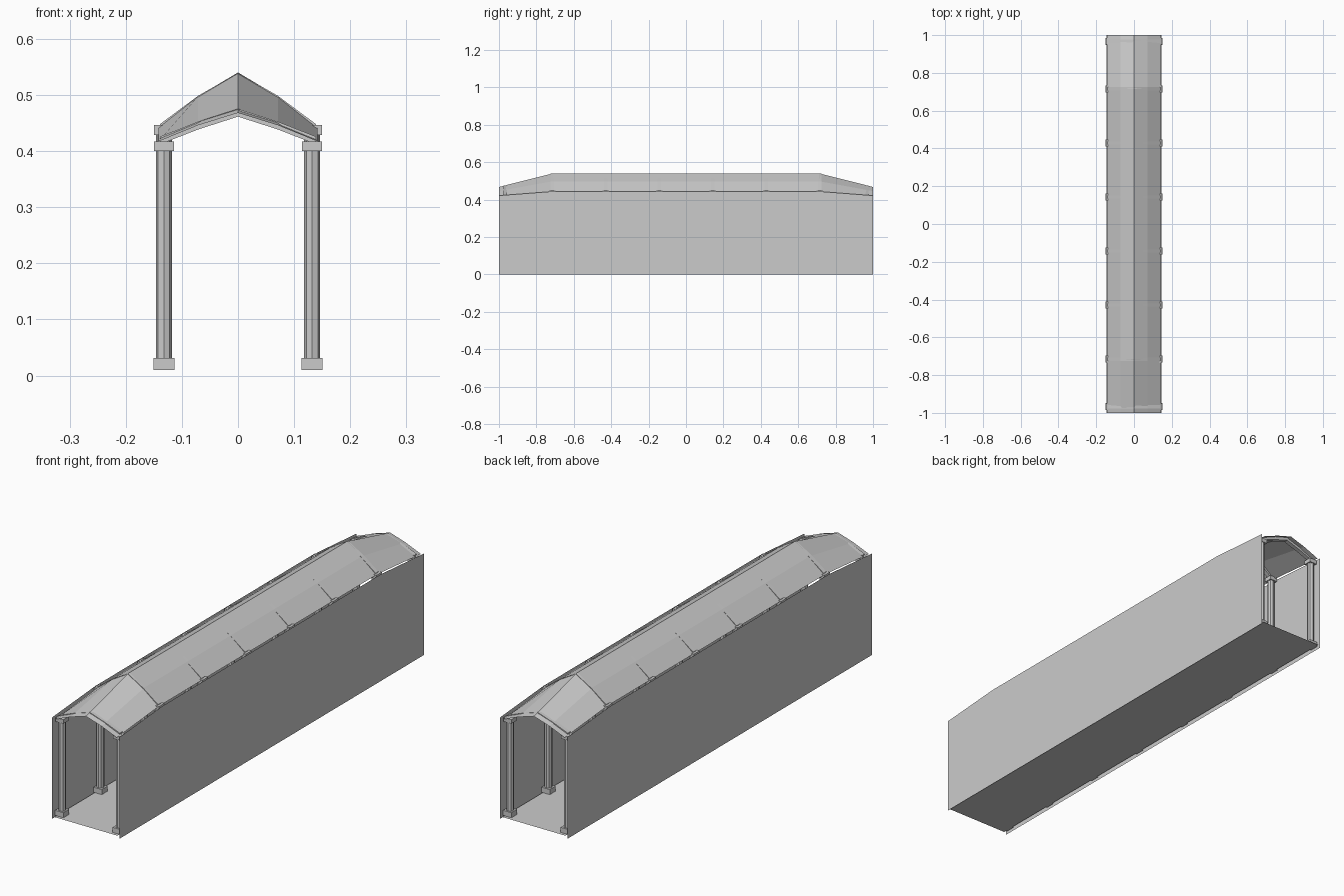
import bpy, bmesh, math
from mathutils import Matrix

if "Cube" in bpy.data.objects:
    bpy.data.objects.remove(bpy.data.objects["Cube"])

mat = bpy.data.materials.new("light_grey")
mat.diffuse_color = (0.6, 0.6, 0.6, 1)
mat.use_nodes = True
mat.node_tree.nodes["Principled BSDF"].inputs["Base Color"].default_value = mat.diffuse_color


def make(name, bm, recalc=True):
    if recalc:
        bmesh.ops.recalc_face_normals(bm, faces=bm.faces)
    me = bpy.data.meshes.new(name)
    bm.to_mesh(me)
    bm.free()
    me.materials.append(mat)
    ob = bpy.data.objects.new(name, me)
    bpy.context.collection.objects.link(ob)
    return ob


def sheet(name, points):
    """One flat face."""
    bm = bmesh.new()
    bm.faces.new([bm.verts.new(p) for p in points])
    return make(name, bm, False)


def box(name, x, y, z0, z1, size):
    bm = bmesh.new()
    bmesh.ops.create_cube(bm, size=1, matrix=Matrix.Translation((x, y, (z0 + z1) / 2))
                          @ Matrix.Diagonal((size, size, z1 - z0, 1)))
    return make(name, bm)


def mirrored(half):
    """Full arch from a half section given ridge first."""
    return [(-x, z) for x, z in reversed(half[1:])] + half


KNEE = 0.715            # where the hipped ends start
COLUMN_X = 0.132
MID = [(0, 0.540), (0.071, 0.498), (0.142, 0.442)]
END = [(0, 0.468), (0.071, 0.446), (0.142, 0.417)]

# floor
sheet("floor", [(-0.145, -1, 0.01), (0.145, -1, 0.01), (0.145, 1, 0.01), (-0.145, 1, 0.01)])

# side walls, with tops that drop towards both ends
profile = [(-1, 0), (1, 0), (1, 0.422), (KNEE, 0.444), (-KNEE, 0.444), (-1, 0.422)]
sheet("right_wall", [(0.155, y, z) for y, z in profile])
sheet("left_wall", [(-0.155, y, z) for y, z in reversed(profile)])

# roof skin lofted through four sections
bm = bmesh.new()
rows = [[bm.verts.new((x, y, z)) for x, z in mirrored(sec)]
        for y, sec in ((-1, END), (-KNEE, MID), (KNEE, MID), (1, END))]
for a, b in zip(rows, rows[1:]):
    for i in range(len(a) - 1):
        bm.faces.new((a[i], a[i + 1], b[i + 1], b[i]))
make("roof", bm, False)

# bays: one arch rib and a pair of columns each
for y in (-0.967, -0.715, -0.429, -0.143, 0.143, 0.429, 0.715, 0.967):
    t = min(1, (1 - abs(y)) / (1 - KNEE))
    section = [(xe, ze + (zm - ze) * t) for (xe, ze), (_, zm) in zip(END, MID)]
    cap_z = 0.400 if t < 1 else 0.429

    # rib, rising slightly through the roof near the eaves
    lift = (-0.001, 0.0005, 0.006)
    top = mirrored([(min(x, 0.139), z + d) for (x, z), d in zip(section, lift)])
    bm = bmesh.new()
    outline = top + [(x, z - 0.014) for x, z in reversed(top)]
    face = bm.faces.new([bm.verts.new((x, y - 0.009, z)) for x, z in outline])
    ext = bmesh.ops.extrude_face_region(bm, geom=[face])
    bmesh.ops.translate(bm, vec=(0, 0.018, 0),
                        verts=[v for v in ext["geom"] if isinstance(v, bmesh.types.BMVert)])
    make("roof_rib", bm)

    # columns with square base and cap
    for side in (-1, 1):
        x = side * COLUMN_X
        box("column_base", x, y, 0.01, 0.031, 0.038)
        box("column_cap", x, y, cap_z, cap_z + 0.017, 0.035)
        bm = bmesh.new()
        bmesh.ops.create_cone(bm, cap_ends=True, segments=8, radius1=0.0145, radius2=0.0145,
                              depth=cap_z - 0.031,
                              matrix=Matrix.Translation((x, y, (cap_z + 0.031) / 2)))
        make("column_shaft", bm)
